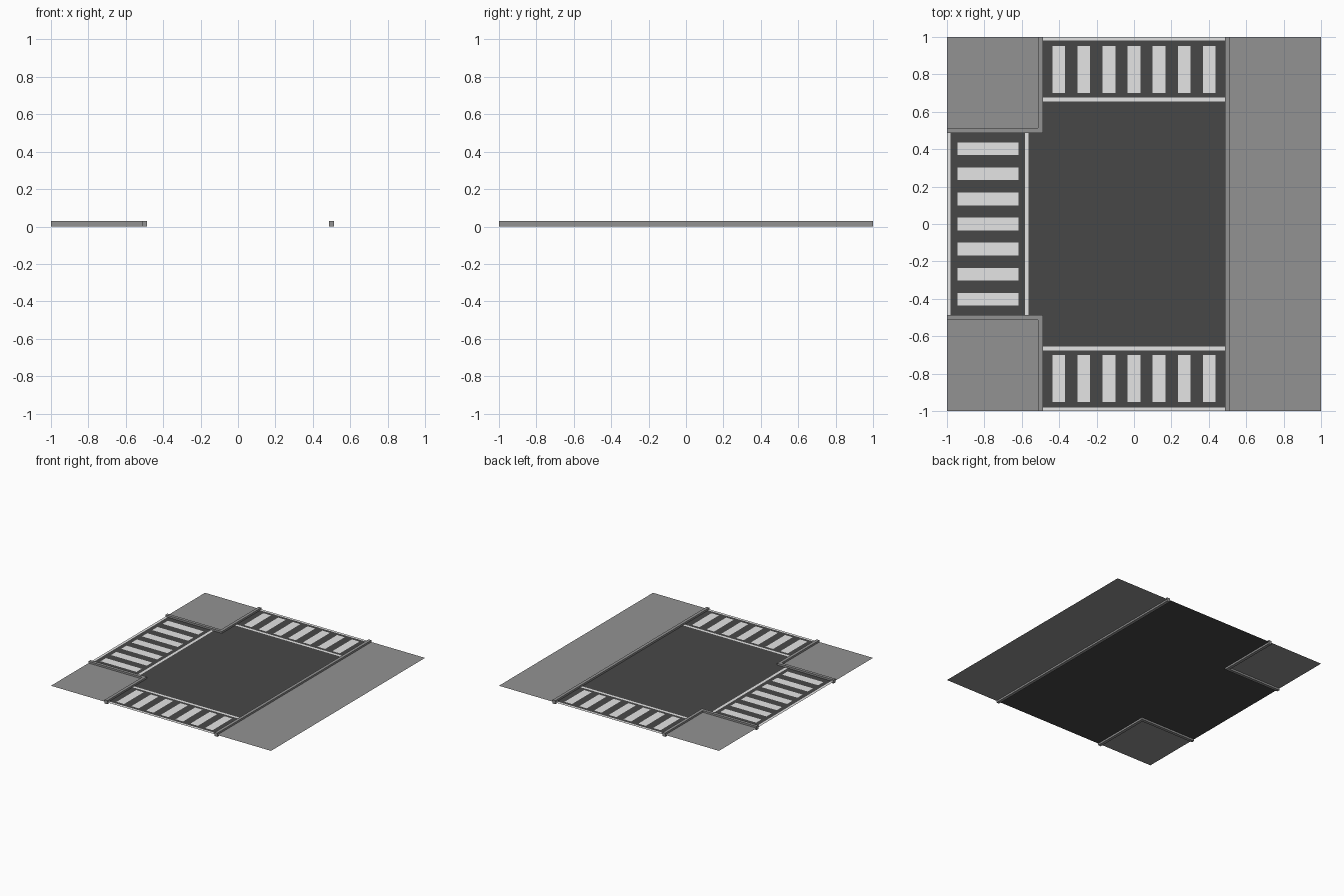
import bpy, bmesh

if "Cube" in bpy.data.objects:
    bpy.data.objects.remove(bpy.data.objects["Cube"])

GROUND, KERB_H = 0.015, 0.03      # paving level and kerb height
IN, OUT = 0.4875, 0.5125          # kerb faces towards road / pavement
PAINT = GROUND + 0.001            # road paint sits just above the asphalt


def material(name, value):
    m = bpy.data.materials.new(name)
    m.diffuse_color = (value, value, value, 1)
    m.use_nodes = True
    m.node_tree.nodes["Principled BSDF"].inputs["Base Color"].default_value = m.diffuse_color
    return m


concrete = material("concrete_grey", 0.29)
asphalt = material("asphalt_dark_grey", 0.064)
white = material("paint_white", 0.78)


def build(name, outlines, mat, z, height=0):
    """Flat faces from xy outlines, extruded upwards if height is given."""
    bm = bmesh.new()
    for pts in outlines:
        face = bm.faces.new([bm.verts.new((x, y, z)) for x, y in pts])
        face.normal_update()
        if face.normal.z < 0:
            face.normal_flip()
        if height:
            geom = bmesh.ops.extrude_face_region(bm, geom=[face], use_keep_orig=True)["geom"]
            top = [v for v in geom if isinstance(v, bmesh.types.BMVert)]
            bmesh.ops.translate(bm, verts=top, vec=(0, 0, height))
    if height:
        bmesh.ops.recalc_face_normals(bm, faces=bm.faces[:])
    mesh = bpy.data.meshes.new(name)
    bm.to_mesh(mesh)
    bm.free()
    mesh.materials.append(mat)
    obj = bpy.data.objects.new(name, mesh)
    bpy.context.collection.objects.link(obj)
    return obj


def rect(x0, x1, y0, y1):
    return [(x0, y0), (x1, y0), (x1, y1), (x0, y1)]


# T-shaped road surface
build("road", [[(-0.5, -1), (0.5, -1), (0.5, 1), (-0.5, 1),
                (-0.5, 0.5), (-1, 0.5), (-1, -0.5), (-0.5, -0.5)]], asphalt, GROUND)

# Straight side: pavement and kerb
build("pavement_right", [rect(0.5, 1, -1, 1)], concrete, GROUND)
build("kerb_right", [rect(IN, OUT, -1, 1)], concrete, 0, KERB_H)

# Corner pavements with L-shaped kerbs
for s, side in ((-1, "front"), (1, "back")):
    build(f"pavement_{side}_left", [rect(-1, -0.5, s * 0.5, s)], concrete, GROUND)
    build(f"kerb_{side}_left",
          [[(-IN, s), (-IN, s * IN), (-1, s * IN), (-1, s * OUT), (-OUT, s * OUT), (-OUT, s)]],
          concrete, 0, KERB_H)

# Crossings: seven stripes between two border lines
centres = [i * 0.134 for i in range(-3, 4)]
HALF = 0.034
for s, side in ((-1, "front"), (1, "back")):
    build(f"crossing_stripes_{side}",
          [rect(c - HALF, c + HALF, s * 0.70, s * 0.953) for c in centres], white, PAINT)
    build(f"crossing_borders_{side}",
          [rect(-IN, IN, s * a, s * b) for a, b in ((0.655, 0.675), (0.98, 1.0))], white, PAINT)
build("crossing_stripes_left",
      [rect(-0.943, -0.617, c - HALF, c + HALF) for c in centres], white, PAINT)
build("crossing_borders_left",
      [rect(a, b, -IN, IN) for a, b in ((-1.0, -0.98), (-0.584, -0.563))], white, PAINT)
